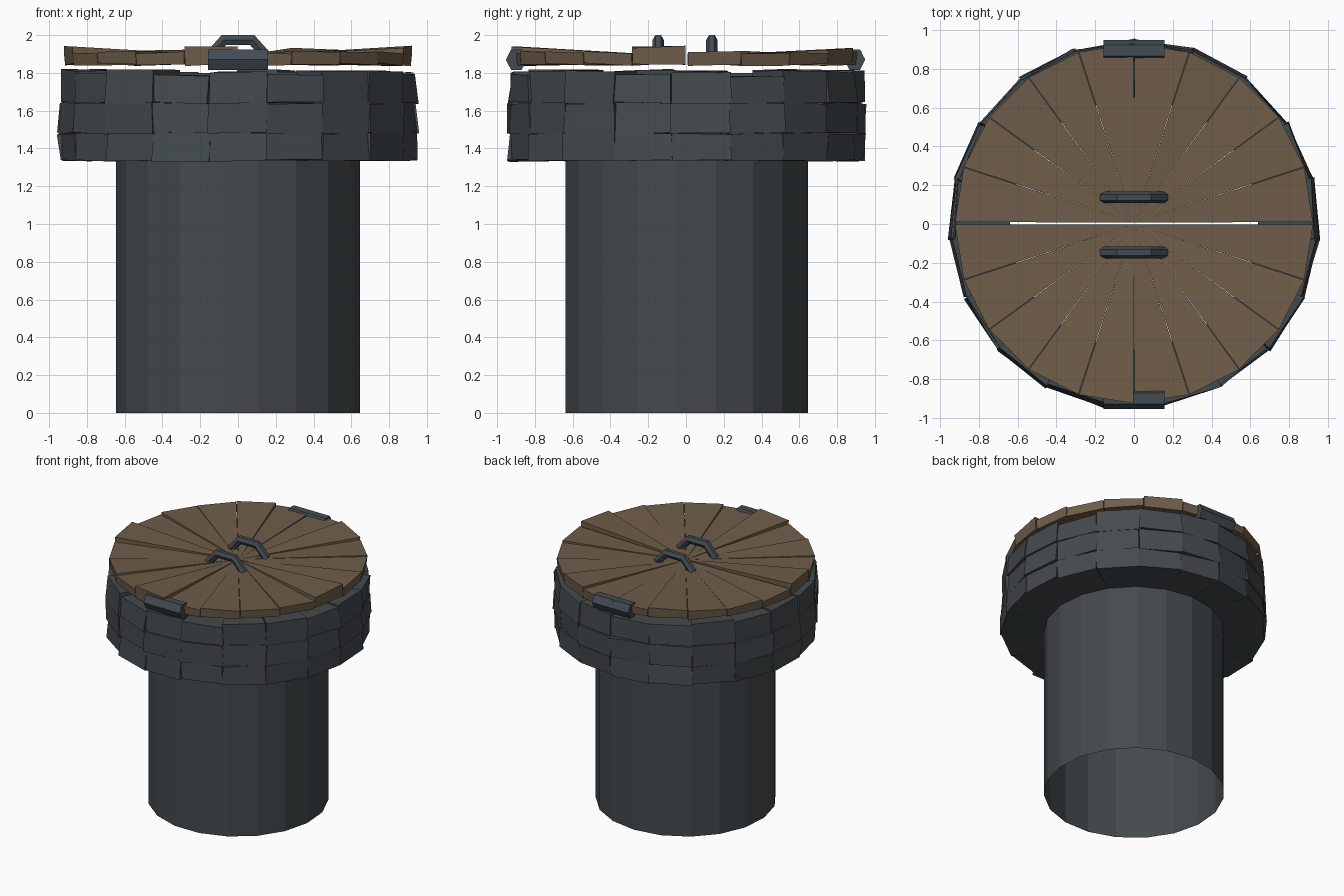
import bpy, bmesh, math, random
from mathutils import Vector

if "Cube" in bpy.data.objects:
    bpy.data.objects.remove(bpy.data.objects["Cube"])

random.seed(11)
TAU = 2 * math.pi


def material(name, rgb):
    m = bpy.data.materials.new(name)
    m.diffuse_color = (*rgb, 1)
    m.use_nodes = True
    m.node_tree.nodes["Principled BSDF"].inputs["Base Color"].default_value = m.diffuse_color
    return m


STONE = material("dark_stone", (0.058, 0.068, 0.075))
WOOD = material("brown_wood", (0.16, 0.11, 0.068))
IRON = material("dark_iron", (0.055, 0.072, 0.088))


def make(name, bm, mat):
    bmesh.ops.recalc_face_normals(bm, faces=bm.faces)
    me = bpy.data.meshes.new(name)
    bm.to_mesh(me)
    bm.free()
    me.materials.append(mat)
    ob = bpy.data.objects.new(name, me)
    bpy.context.collection.objects.link(ob)
    return ob


def polar(r, a, z):
    return Vector((r * math.cos(a), r * math.sin(a), z))


def jit(s):
    return random.uniform(-s, s)


def loft(bm, rings, caps=True):
    """Skin a list of equal-length vertex rings."""
    vs = [[bm.verts.new(p) for p in ring] for ring in rings]
    n = len(vs[0])
    for a, b in zip(vs, vs[1:]):
        for i in range(n):
            bm.faces.new((a[i], a[(i + 1) % n], b[(i + 1) % n], b[i]))
    if caps:
        bm.faces.new(vs[0])
        bm.faces.new(vs[-1])


# Open shaft
N = 19
bm = bmesh.new()
loft(bm, [[polar(0.647, math.pi / 2 + TAU * i / N, z) for i in range(N)]
          for z in (0, 1.345)], caps=False)
make("shaft", bm, STONE)

# Three courses of uneven stone blocks
for c, (z0, z1) in enumerate(((1.335, 1.48), (1.48, 1.64), (1.64, 1.80))):
    bm = bmesh.new()
    for i in range(N):
        a0 = math.pi / 2 + TAU * i / N
        a1 = a0 + TAU / N
        r = 0.947 + jit(0.006)
        top = jit(0.018) if c == 2 else 0
        rings = []
        for z in (z0, z1):
            low, high = c == 0 and z == z0, c == 2 and z == z1
            dz = top if high else 0
            s = 0.008
            rings.append([
                polar(0.645, a0, z + dz),
                polar(r + jit(0.012) - 0.008 * high, a0 + jit(s), z + dz + jit(0.007)),
                polar(r + jit(0.012) - 0.008 * high, a1 + jit(s), z + dz + jit(0.007)),
                polar(0.645, a1, z + dz)])
        loft(bm, rings)
    make(f"stone_course_{c + 1}", bm, STONE)

# Two lid halves made of tapering planks
M = 20
LIFT = {10: 0.03, 14: 0.025, 19: 0.03, 3: 0.02, 6: 0.015}
for name, first, gap in (("back_lid", 0, 0.008), ("front_lid", 10, -0.002)):
    bm = bmesh.new()
    for i in range(first, first + 10):
        a0, a1 = TAU * i / M, TAU * (i + 1) / M
        up = LIFT.get(i, 0)
        off = Vector((0, gap, 0))
        rings = []
        for z_mid, z_rim, r in ((1.855, 1.845, 0.915), (1.888, 1.908 + up, 0.922)):
            rings.append([off + Vector((0, 0, z_mid)),
                          off + polar(r, a0 + 0.002, z_rim + jit(0.009)),
                          off + polar(r, a1 - 0.002, z_rim + jit(0.009))])
        loft(bm, rings)
    make(name, bm, WOOD)

# Hexagonal hinge barrels at the rim
for name, y in (("front_hinge", -0.898), ("back_hinge", 0.893)):
    bm = bmesh.new()
    loft(bm, [[(x, y + 0.056 * math.cos(TAU * k / 6), 1.87 + 0.062 * math.sin(TAU * k / 6))
               for k in range(6)] for x in (-0.158, 0.158)])
    make(name, bm, IRON)

# Bent bar handles
PATH = [(-0.155, 1.885), (-0.075, 1.974), (0.075, 1.974), (0.155, 1.885)]
for name, y in (("front_handle", -0.147), ("back_handle", 0.137)):
    bm = bmesh.new()
    rings = []
    for j, (x, z) in enumerate(PATH):
        tilt = (-0.84, -0.42, 0.42, 0.84)[j]
        ring = []
        for k in range(6):
            a = TAU * k / 6
            h = 0.026 / (math.cos(0.42) if j in (1, 2) else 1) * math.sin(a) / 0.866
            ring.append((x + h * math.sin(tilt), y + 0.03 * math.cos(a), z + h * math.cos(tilt)))
        rings.append(ring)
    loft(bm, rings)
    make(name, bm, IRON)
